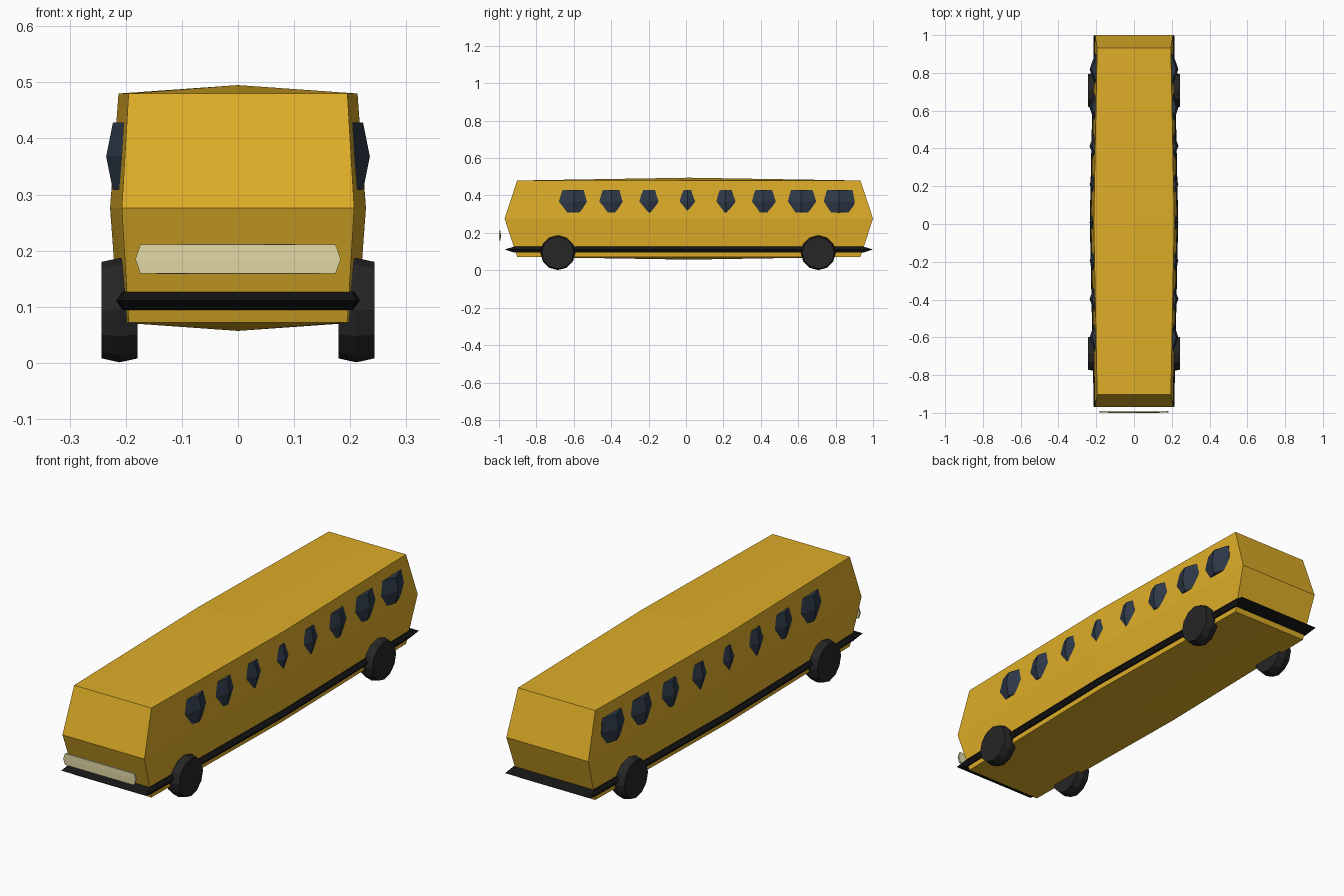
import bpy, bmesh, math

if "Cube" in bpy.data.objects:
    bpy.data.objects.remove(bpy.data.objects["Cube"])


def make_mat(name, rgb):
    m = bpy.data.materials.new(name)
    m.diffuse_color = (*rgb, 1.0)
    m.use_nodes = True
    m.node_tree.nodes["Principled BSDF"].inputs["Base Color"].default_value = m.diffuse_color
    return m


YELLOW = make_mat("bus yellow", (0.73, 0.42, 0.021))
BLACK = make_mat("trim black", (0.008, 0.008, 0.008))
RUBBER = make_mat("tyre rubber", (0.019, 0.019, 0.019))
GLASS = make_mat("window glass", (0.028, 0.042, 0.068))
CREAM = make_mat("headlight cream", (0.76, 0.69, 0.38))


def finish(bm, name, mat):
    bmesh.ops.recalc_face_normals(bm, faces=bm.faces[:])
    me = bpy.data.meshes.new(name)
    bm.to_mesh(me)
    bm.free()
    me.materials.append(mat)
    ob = bpy.data.objects.new(name, me)
    bpy.context.collection.objects.link(ob)
    return ob


def bulged_box(name, mat, centre, hx, hy, hz):
    """Box halved along each axis. Each half size is (corner, first other axis
    at its middle, second other axis at its middle, face centre)."""
    bm = bmesh.new()
    bmesh.ops.create_cube(bm, size=2)
    bmesh.ops.subdivide_edges(bm, edges=bm.edges[:], cuts=1, use_grid_fill=True)
    for v in bm.verts:
        s = [round(c) for c in v.co]
        for axis, half in enumerate((hx, hy, hz)):
            first, second = [a for a in range(3) if a != axis]
            level = (s[first] == 0) + 2 * (s[second] == 0)
            v.co[axis] = centre[axis] + s[axis] * half[level]
    return finish(bm, name, mat)


def wheel(name, x, y):
    # twelve-sided drum with a slightly crowned tread
    bm = bmesh.new()
    rings = []
    for dx, r in ((-0.032, 0.086), (0, 0.093), (0.032, 0.086)):
        rings.append([bm.verts.new((x + dx,
                                    y + r * math.cos(math.tau * i / 12),
                                    0.094 + r * math.sin(math.tau * i / 12)))
                      for i in range(12)])
    for a, b in zip(rings, rings[1:]):
        for i in range(12):
            j = (i + 1) % 12
            bm.faces.new((a[i], a[j], b[j], b[i]))
    bm.faces.new(rings[0])
    bm.faces.new(rings[-1])
    return finish(bm, name, RUBBER)


# Body shell
bulged_box("body", YELLOW, (0, 0.015, 0.276),
           (0.195, 0.213, 0.207, 0.228),
           (0.918, 0.918, 0.985, 0.985),
           (0.204, 0.204, 0.204, 0.219))

# Black bumper band around the lower body
bulged_box("bumper_band", BLACK, (0, 0.015, 0.111),
           (0.203, 0.221, 0.213, 0.234),
           (0.932, 0.932, 0.985, 0.985),
           (0.0165, 0.0165, 0.0165, 0.0175))

# Headlight bar in front of the nose
bulged_box("headlight_bar", CREAM, (0, -0.995, 0.185),
           (0.174, 0.174, 0.183, 0.183),
           (0.004, 0.004, 0.004, 0.005),
           (0.026, 0.026, 0.026, 0.027))

# Windows and wheels on both sides
for side, label in ((1, "right"), (-1, "left")):
    for i, y in enumerate((-0.6, -0.397, -0.195, 0.008, 0.211, 0.413, 0.616, 0.819)):
        bulged_box(f"window_{label}_{i + 1}", GLASS, (side * 0.185, y, 0.368),
                   (0.015, 0.038, 0.021, 0.050),
                   (0.072, 0.072, 0.083, 0.083),
                   (0.060, 0.060, 0.060, 0.061))
    wheel(f"front_wheel_{label}", side * 0.211, -0.685)
    wheel(f"rear_wheel_{label}", side * 0.211, 0.707)
